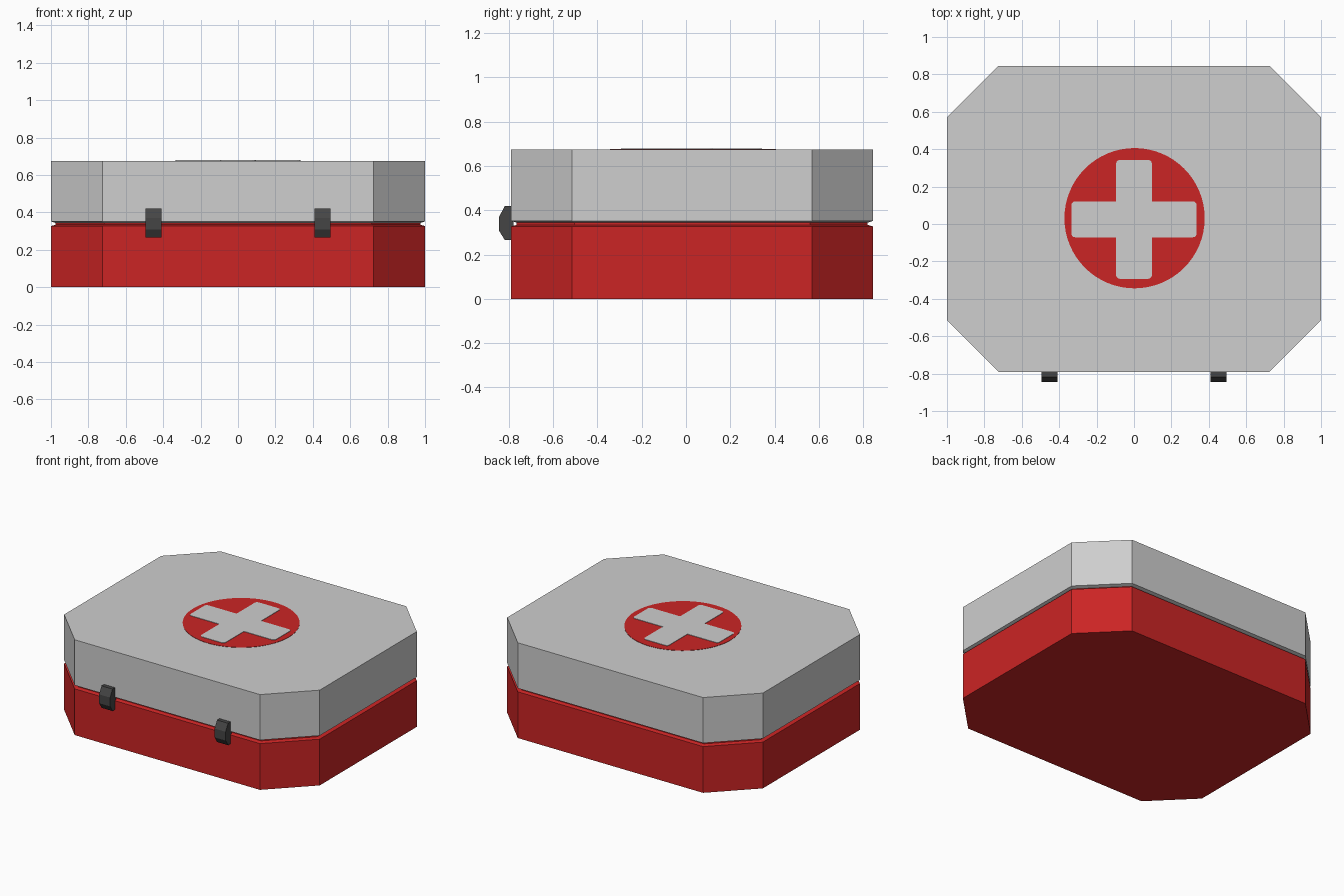
import bpy, bmesh, math

if "Cube" in bpy.data.objects:
    bpy.data.objects.remove(bpy.data.objects["Cube"])

CY = 0.0275            # centre of the case in y
HX, HY, CUT = 1.0, 0.8175, 0.275


def material(name, rgb):
    m = bpy.data.materials.new(name)
    m.diffuse_color = (*rgb, 1)
    m.use_nodes = True
    m.node_tree.nodes["Principled BSDF"].inputs["Base Color"].default_value = m.diffuse_color
    return m


RED = material("red", (0.60, 0.018, 0.018))
GREY = material("light grey", (0.62, 0.62, 0.62))
DARK = material("dark grey", (0.06, 0.06, 0.06))


def loft(name, rings, mat):
    """Skin a stack of equal-length point rings and cap both ends."""
    bm = bmesh.new()
    rows = [[bm.verts.new(p) for p in ring] for ring in rings]
    n = len(rows[0])
    for a, b in zip(rows, rows[1:]):
        for i in range(n):
            j = (i + 1) % n
            bm.faces.new((a[i], a[j], b[j], b[i]))
    bm.faces.new(rows[0][::-1])
    bm.faces.new(rows[-1])
    bmesh.ops.recalc_face_normals(bm, faces=bm.faces)
    me = bpy.data.meshes.new(name)
    bm.to_mesh(me)
    bm.free()
    me.materials.append(mat)
    ob = bpy.data.objects.new(name, me)
    bpy.context.collection.objects.link(ob)
    return ob


def octagon(inset, z):
    x, y = HX - inset, HY - inset
    c = CUT - inset * (2 - math.sqrt(2))
    pts = [(x, y - c), (x - c, y), (c - x, y), (-x, y - c),
           (-x, c - y), (c - x, -y), (x - c, -y), (x, c - y)]
    return [(px, py + CY, z) for px, py in pts]


def flat(points, z):
    return [(x, y, z) for x, y in points]


# Case halves with a bevelled seam between them
loft("case_base", [octagon(0, 0), octagon(0, 0.327), octagon(0.025, 0.334),
                   octagon(0.025, 0.344)], RED)
loft("case_lid", [octagon(0.025, 0.344), octagon(0, 0.352),
                  octagon(0, 0.674)], GREY)

# Round emblem plate
disc = [(0.003 + 0.375 * math.cos(a), 0.031 + 0.375 * math.sin(a))
        for a in (math.tau * i / 64 for i in range(64))]
loft("emblem_disc", [flat(disc, 0.672), flat(disc, 0.676)], RED)

# Cross plate: four arms with rounded outer corners
W, R = 0.096, 0.02
cross = []
for k in range(4):
    length = 0.335 if k % 2 == 0 else 0.318
    arm = [(W, -W)]
    for side in (-1, 1):
        for s in range(4):
            a = math.radians(side * 90 * (s / 3 if side > 0 else 1 - s / 3))
            arm.append((length - R + R * math.cos(a),
                        side * (W - R) + R * math.sin(a)))
    c, s = (1, 0, -1, 0)[k], (0, 1, 0, -1)[k]
    cross += [(x * c - y * s, x * s + y * c + 0.025) for x, y in arm]
loft("emblem_cross", [flat(cross, 0.674), flat(cross, 0.679)], GREY)

# Front latches: chamfered side profile (y, z) extruded along x
profile = [(-0.78, 0.265), (-0.818, 0.265), (-0.845, 0.308),
           (-0.845, 0.370), (-0.818, 0.420), (-0.78, 0.420)]
for side, label in ((-1, "left"), (1, "right")):
    loft(f"latch_{label}",
         [[(side * 0.452 + dx, y, z) for y, z in profile]
          for dx in (-0.043, 0.043)], DARK)
